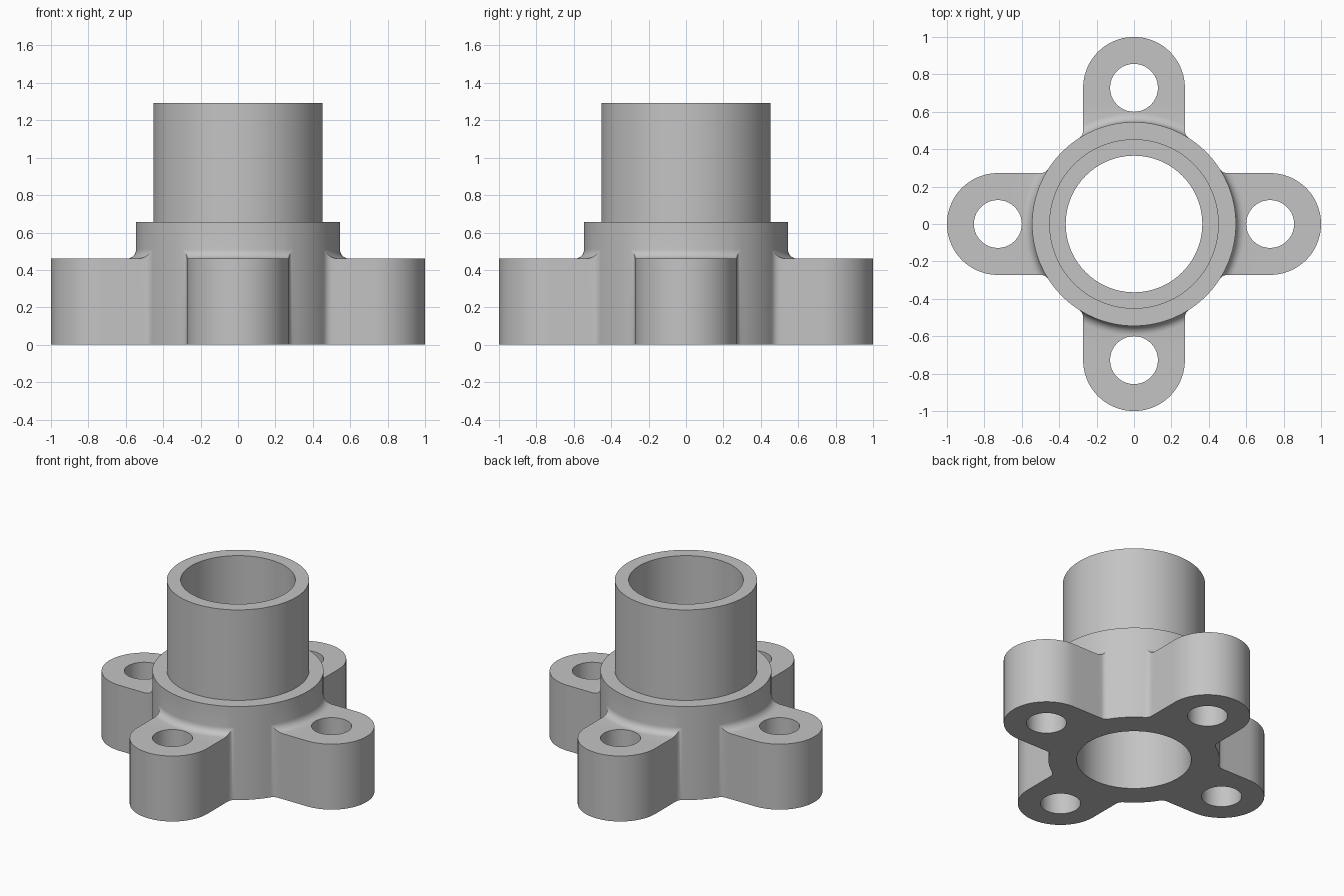
import bpy, bmesh
from math import pi, sin, cos, acos, atan2, hypot, sqrt, radians

cube = bpy.data.objects.get("Cube")
if cube:
    bpy.data.objects.remove(cube, do_unlink=True)

# Dimensions
BORE, TUBE, HUB = 0.365, 0.453, 0.545
TUBE_TOP, HUB_TOP, EAR_TOP = 1.293, 0.657, 0.46
EAR_X, EAR_R, HOLE_R = 0.728, 0.272, 0.128
FILLET = 0.05
FOOT = HUB + FILLET
STEPS = 6

bm = bmesh.new()
cache = {}


def vert(x, y, z):
    key = (round(x, 5), round(y, 5), round(z, 5))
    if key not in cache:
        cache[key] = bm.verts.new(key)
    return cache[key]


def polar(r, a, z):
    return vert(r * cos(a), r * sin(a), z)


def face(*vs):
    unique = list(dict.fromkeys(vs))
    if len(unique) > 2:
        bm.faces.new(unique)


def path_edges(vs, closed=True):
    ends = vs[1:] + vs[:1] if closed else vs[1:]
    return [bm.edges.get(p) or bm.edges.new(p)
            for p in zip(vs, ends) if p[0] != p[1]]


def fill(edges):
    bmesh.ops.triangle_fill(bm, edges=edges, use_beauty=True, normal=(0, 0, 1))


def half_ear():
    """Outline from the ear tip to the middle of the hub gap, as (angle, radius)."""
    pts = [(EAR_X + EAR_R * cos(i * pi / 40), EAR_R * sin(i * pi / 40))
           for i in range(21)]
    pts += [(0.65, EAR_R), (sqrt(FOOT ** 2 - EAR_R ** 2), EAR_R)]
    cy = EAR_R + FILLET
    cx = sqrt(FOOT ** 2 - cy ** 2)
    phi = atan2(cy, cx)
    for i in range(STEPS + 1):
        a = 1.5 * pi + (phi - pi / 2) * i / STEPS
        pts.append((cx + FILLET * cos(a), cy + FILLET * sin(a)))
    out = [(atan2(y, x), hypot(x, y)) for x, y in pts]
    return out + [(phi + (pi / 4 - phi) * i / 4, HUB) for i in range(1, 5)]


half = half_ear()
ear = [(-a, r) for a, r in reversed(half[1:-1])] + half
outline = [(a + q * pi / 2, r) for q in range(4) for a, r in ear]


def column(a, r):
    """Vertices of one radial section, from the bore round to the outer wall."""
    profile = [(BORE, 0), (BORE, TUBE_TOP), (TUBE, TUBE_TOP),
               (TUBE, HUB_TOP), (HUB, HUB_TOP)]
    end = acos(max(0, min(1, (FOOT - min(r, FOOT)) / FILLET)))
    for k in range(STEPS + 1):
        t = end * k / STEPS
        profile.append((FOOT - FILLET * cos(t), EAR_TOP + FILLET * (1 - sin(t))))
    profile.append((r, EAR_TOP) if r > FOOT + 1e-6 else profile[-1])
    profile.append((r, 0))
    return [polar(pr, a, z) for pr, z in profile]


# Bore, tube, hub, fillets and outer wall
cols = [column(a, r) for a, r in outline]
for c, d in zip(cols, cols[1:] + cols[:1]):
    for k in range(len(c) - 1):
        if k != len(c) - 3:
            face(c[k], d[k], d[k + 1], c[k + 1])

# Bolt holes and ear tops
bottom = path_edges([c[-1] for c in cols]) + path_edges([c[0] for c in cols])
for q in range(4):
    ca, sa = round(cos(q * pi / 2)), round(sin(q * pi / 2))
    rings = []
    for z in (0, EAR_TOP):
        ring = []
        for i in range(40):
            x = EAR_X + HOLE_R * cos(i * pi / 20)
            y = HOLE_R * sin(i * pi / 20)
            ring.append(vert(x * ca - y * sa, x * sa + y * ca, z))
        rings.append(ring)
    low, high = rings
    for i in range(40):
        face(low[i - 1], low[i], high[i], high[i - 1])
    bottom += path_edges(low)
    section = cols[q * len(ear):(q + 1) * len(ear)]
    flat = [c for c, (a, r) in zip(section, ear) if r > FOOT - 1e-6]
    fill(path_edges([c[-3] for c in flat], False)
         + path_edges([c[-2] for c in flat], False) + path_edges(high))

# Underside
fill(bottom)
bmesh.ops.recalc_face_normals(bm, faces=bm.faces[:])

mesh = bpy.data.meshes.new("flanged_tube")
bm.to_mesh(mesh)
bm.free()
body = bpy.data.objects.new("flanged_tube", mesh)
bpy.context.collection.objects.link(body)

# Material
grey = bpy.data.materials.new("plain_grey")
grey.use_nodes = True
colour = (0.55, 0.55, 0.55, 1)
grey.diffuse_color = colour
grey.node_tree.nodes["Principled BSDF"].inputs["Base Color"].default_value = colour
mesh.materials.append(grey)

# Smooth curved walls, sharp rims
bpy.ops.object.select_all(action="DESELECT")
body.select_set(True)
bpy.context.view_layer.objects.active = body
bpy.ops.object.shade_smooth_by_angle(angle=radians(30))
